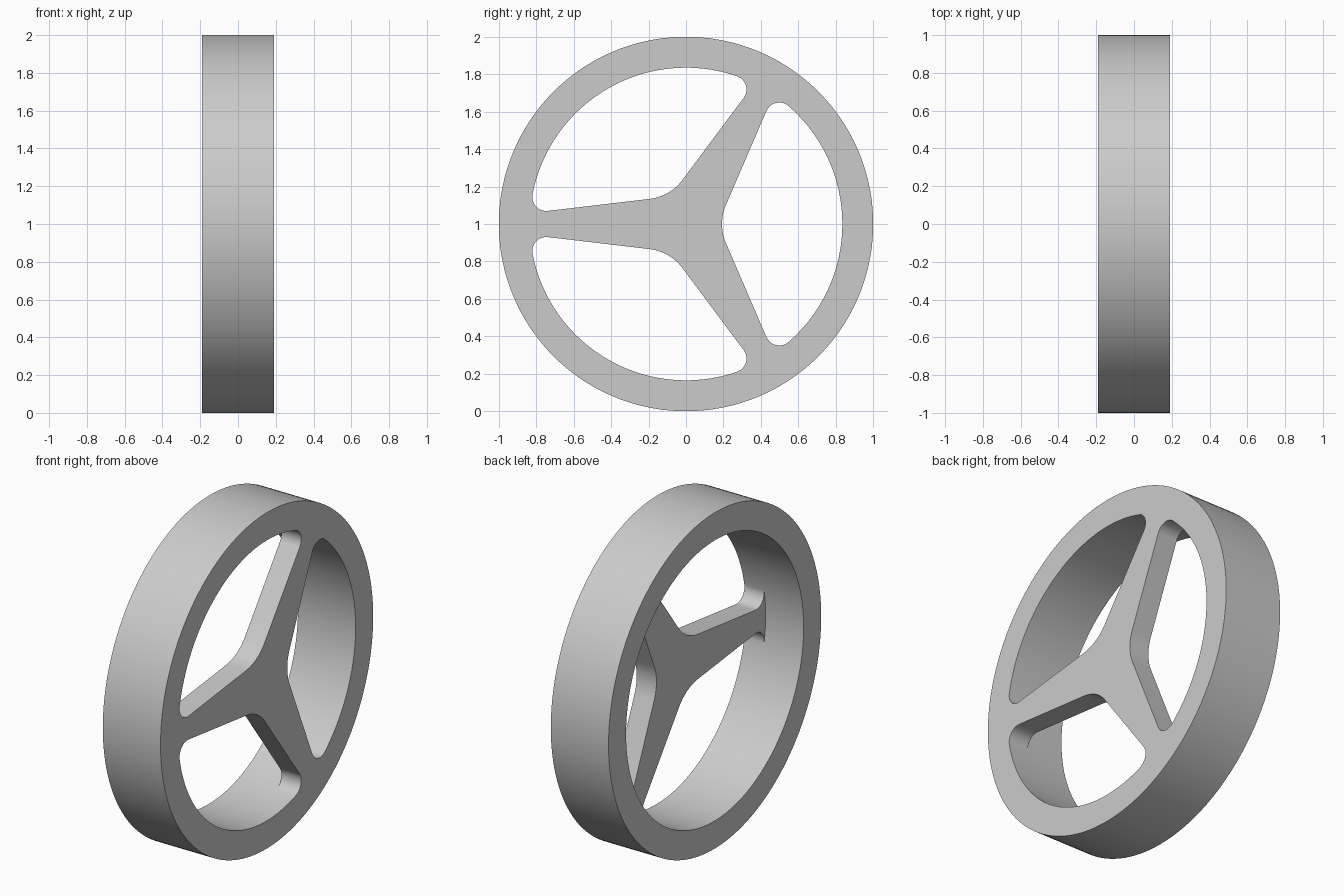
import bpy, bmesh
from math import radians, sqrt, atan2, cos, sin, pi
from mathutils import Vector, Matrix

cube = bpy.data.objects.get("Cube")
if cube:
    bpy.data.objects.remove(cube, do_unlink=True)

OUTER, INNER = 1.0, 0.835            # rim radii
FACE, BACK, WEB = 0.19, -0.19, 0.06  # x of flush face, rim back, spoke back
HALF_WIDTH, TAPER = 0.157, 0.118     # spoke half width at centre, and its taper
TIP, HUB = 0.075, 0.255              # fillet radii at rim and hub


def arc(centre, radius, start, end, steps):
    angles = [start + (end - start) * i / steps for i in range(steps + 1)]
    return [centre + radius * Vector((cos(a), sin(a))) for a in angles]


def mirrored(points):
    # reflect across the line halfway between two spokes, keeping the loop direction
    c, s = cos(radians(120)), sin(radians(120))
    return [Vector((c * p.x + s * p.y, s * p.x - c * p.y)) for p in reversed(points)]


# Window outline between a spoke along +u and the next spoke
origin = Vector((0, 0))
normal = Vector((TAPER, 1)).normalized()
along = Vector((normal.y, -normal.x))
edge = HALF_WIDTH * normal.y
foot = atan2(normal.y, normal.x) - pi
depth = edge + TIP
tip_centre = normal * depth + along * sqrt((INNER - TIP) ** 2 - depth ** 2)
tip_angle = atan2(tip_centre.y, tip_centre.x)
bisector = Vector((cos(pi / 3), sin(pi / 3)))
hub_centre = bisector * (edge + HUB) / normal.dot(bisector)

tip_arc = arc(tip_centre, TIP, foot, tip_angle, 14)
hub_arc = arc(hub_centre, HUB, -2 * pi / 3 * 2 - foot, foot, 14)
rim_arc = arc(origin, INNER, tip_angle, 2 * pi / 3 - tip_angle, 40)
gap_arc = arc(origin, INNER, -tip_angle, tip_angle, 8)
# spoke-side edge, from the end of the rim arc round to its start
spoke_edge = mirrored(tip_arc) + hub_arc + tip_arc

bm = bmesh.new()
cache = {}


def ring(points, x):
    verts = []
    for p in points:
        key = (round(p.x, 5), round(p.y, 5), x)
        if key not in cache:
            cache[key] = bm.verts.new((x, p.x, p.y))
        if cache[key] not in verts:
            verts.append(cache[key])
    return verts


def loop_edges(points, x):
    vs = ring(points, x)
    pairs = zip(vs, vs[1:] + vs[:1])
    return [bm.edges.get(pair) or bm.edges.new(pair) for pair in pairs]


def wall(points, x0, x1):
    a, b = ring(points, x0), ring(points, x1)
    for i in range(len(a)):
        j = (i + 1) % len(a)
        bm.faces.new((a[i], a[j], b[j], b[i]))


windows, inner_loop, web_loop = [], [], []
for k in range(3):
    turn = Matrix.Rotation(radians(60 + 120 * k), 2)
    gap, rim, spoke = [[turn @ p for p in pts] for pts in (gap_arc, rim_arc, spoke_edge)]
    windows.append(rim + spoke[1:-1])
    inner_loop += gap[:-1] + rim[:-1]
    web_loop += gap[:-1] + spoke[::-1][:-1]
outer_loop = arc(origin, OUTER, 0, 2 * pi, 144)[:-1]

# Side walls of the rim, pocket and windows
wall(outer_loop, BACK, FACE)
wall(inner_loop, BACK, WEB)
for window in windows:
    wall(window, WEB, FACE)

# Flush face with three windows, back of the spokes, back of the rim
face_edges = loop_edges(outer_loop, FACE)
for window in windows:
    face_edges += loop_edges(window, FACE)
bmesh.ops.triangle_fill(bm, edges=face_edges, use_beauty=True, normal=(1, 0, 0))
bmesh.ops.triangle_fill(bm, edges=loop_edges(web_loop, WEB), use_beauty=True, normal=(-1, 0, 0))
bmesh.ops.triangle_fill(bm, edges=loop_edges(outer_loop, BACK) + loop_edges(inner_loop, BACK),
                        use_beauty=True, normal=(-1, 0, 0))
bmesh.ops.recalc_face_normals(bm, faces=bm.faces)

mesh = bpy.data.meshes.new("spoked_wheel")
bm.to_mesh(mesh)
bm.free()
wheel = bpy.data.objects.new("spoked_wheel", mesh)
wheel.location.z = OUTER
bpy.context.collection.objects.link(wheel)

grey = bpy.data.materials.new("light_grey")
grey.use_nodes = True
colour = (0.6, 0.6, 0.6, 1)
grey.diffuse_color = colour
grey.node_tree.nodes["Principled BSDF"].inputs["Base Color"].default_value = colour
mesh.materials.append(grey)

bpy.ops.object.select_all(action="DESELECT")
wheel.select_set(True)
bpy.context.view_layer.objects.active = wheel
bpy.ops.object.shade_smooth_by_angle(angle=radians(30))
